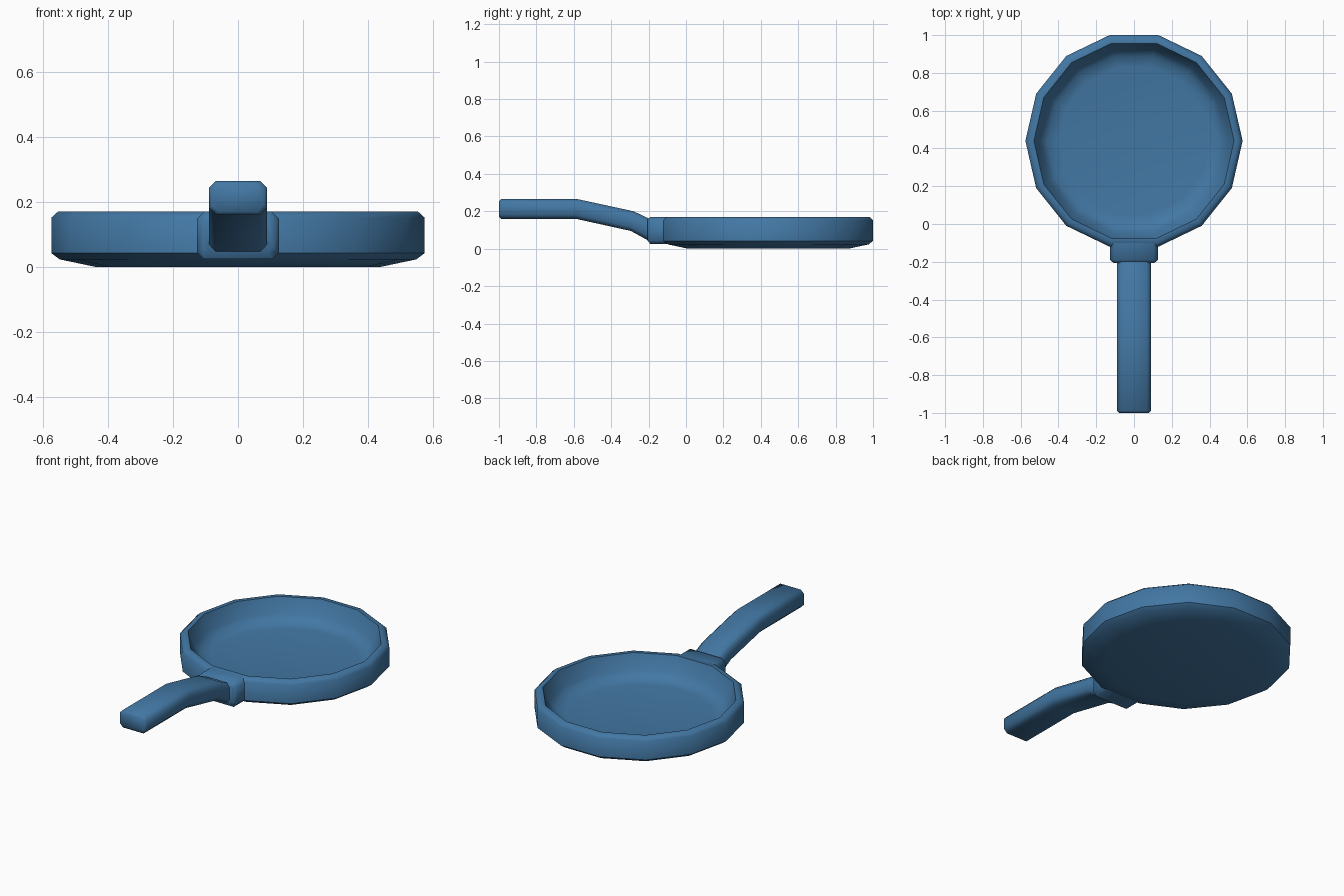
import bpy
import bmesh
from math import cos, sin, tau, radians

cube = bpy.data.objects.get("Cube")
if cube:
    bpy.data.objects.remove(cube, do_unlink=True)

blue = bpy.data.materials.new("blue enamel")
blue.use_nodes = True
color = (0.055, 0.185, 0.37, 1)
blue.diffuse_color = color
blue.node_tree.nodes["Principled BSDF"].inputs["Base Color"].default_value = color


def finish(name, bm):
    """Turn a bmesh into a smooth-shaded object with crisp sharp edges."""
    bmesh.ops.recalc_face_normals(bm, faces=bm.faces)
    mesh = bpy.data.meshes.new(name)
    bm.to_mesh(mesh)
    bm.free()
    mesh.materials.append(blue)
    obj = bpy.data.objects.new(name, mesh)
    bpy.context.collection.objects.link(obj)
    bpy.ops.object.select_all(action="DESELECT")
    obj.select_set(True)
    bpy.context.view_layer.objects.active = obj
    bpy.ops.object.shade_smooth_by_angle(angle=radians(50))
    return obj


def loft(name, rings):
    """Skin a list of equal-length closed rings and cap both ends."""
    bm = bmesh.new()
    loops = [[bm.verts.new(p) for p in ring] for ring in rings]
    n = len(loops[0])
    for a, b in zip(loops, loops[1:]):
        for i in range(n):
            j = (i + 1) % n
            bm.faces.new((a[i], a[j], b[j], b[i]))
    bm.faces.new(loops[0])
    bm.faces.new(loops[-1])
    return finish(name, bm)


def chamfered(y, half, low, high, cut, lean=0):
    """Chamfered rectangle across the handle; lean shifts its top in y."""
    corners = [(half - cut, low), (half, low + cut), (half, high - cut), (half - cut, high)]
    outline = corners + [(-x, z) for x, z in reversed(corners)]
    return [(x, y + lean * (z - low) / (high - low), z) for x, z in outline]


# Pan bowl: outer profile up to the rim, then down the inside to the floor
SIDES = 14
CENTRE_Y = 0.44
profile = [(0.44, 0), (0.55, 0.023), (0.575, 0.042), (0.575, 0.152), (0.555, 0.17),
           (0.53, 0.17), (0.495, 0.085), (0.46, 0.05), (0.40, 0.04)]
loft("pan_bowl", [[(r * cos(tau * i / SIDES), CENTRE_Y + r * sin(tau * i / SIDES), z)
                   for i in range(SIDES)] for r, z in profile])

# Socket block joining the handle to the rim
loft("handle_socket", [
    chamfered(-0.207, 0.107, 0.045, 0.155, 0.015),
    chamfered(-0.19, 0.127, 0.024, 0.17, 0.022),
    chamfered(-0.085, 0.127, 0.024, 0.17, 0.022),
])

# Handle: rises from the socket, then runs level to a chamfered end
loft("handle", [
    chamfered(-1.0, 0.08, 0.17, 0.255, 0.02),
    chamfered(-0.988, 0.09, 0.16, 0.265, 0.022),
    chamfered(-0.59, 0.09, 0.16, 0.265, 0.022, 0.01),
    chamfered(-0.295, 0.09, 0.095, 0.20, 0.022, 0.015),
    chamfered(-0.195, 0.09, 0.04, 0.155, 0.022, 0.01),
])
